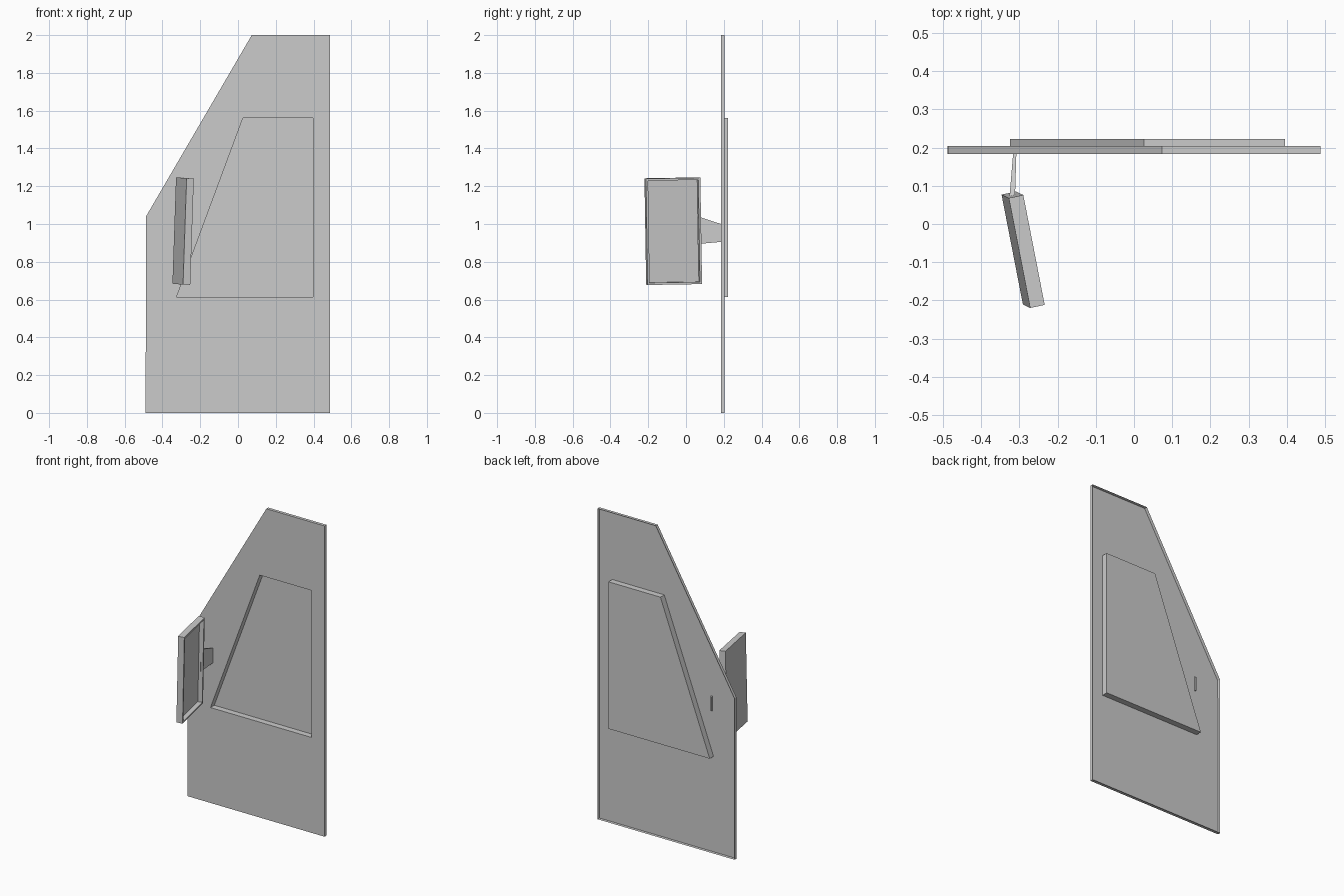
import bpy, bmesh
from mathutils import Matrix, Vector

if "Cube" in bpy.data.objects:
    bpy.data.objects.remove(bpy.data.objects["Cube"])


def finish(name, bm):
    bmesh.ops.recalc_face_normals(bm, faces=bm.faces)
    me = bpy.data.meshes.new(name)
    bm.to_mesh(me)
    bm.free()
    ob = bpy.data.objects.new(name, me)
    bpy.context.collection.objects.link(ob)
    return ob


def loop(bm, pts, y):
    vs = [bm.verts.new((x, y, z)) for x, z in pts]
    es = [bm.edges.new((vs[i], vs[i - 1])) for i in range(len(vs))]
    return vs, es


def wall(bm, a, b):
    for i in range(len(a)):
        bm.faces.new((a[i - 1], a[i], b[i], b[i - 1]))


# Door: front sheet open at the back, with a folded rim and a pressed window pan
FRONT, RIM, PAN = 0.184, 0.204, 0.223
outline = [(-0.489, 0), (0.488, 0), (0.488, 2), (0.073, 2), (-0.487, 1.04)]
window = [(-0.325, 0.614), (0.396, 0.614), (0.396, 1.56), (0.026, 1.56)]
bm = bmesh.new()
outer, outer_edges = loop(bm, outline, FRONT)
inner, inner_edges = loop(bm, window, FRONT)
bmesh.ops.triangle_fill(bm, edges=outer_edges + inner_edges,
                        use_beauty=True, normal=(0, -1, 0))
rim, _ = loop(bm, outline, RIM)
pane, _ = loop(bm, window, PAN)
wall(bm, outer, rim)
wall(bm, inner, pane)
bm.faces.new(pane)
finish("door_panel", bm)

# Mirror: tilted housing with the glass sunk into its inner side
along = Vector((-0.056, 0.288, 0.005))
up = Vector((0.019, -0.009, 0.563))
across = Vector((0.038, 0.008, -0.002))
corner = Vector((-0.291, -0.211, 0.679))
axes = [across.normalized(), along.normalized(), up.normalized()]
bm = bmesh.new()
bmesh.ops.create_cube(bm, size=1)
for v in bm.verts:
    v.co = Vector(((v.co.x + 0.5) * across.length,
                   (v.co.y + 0.5) * along.length,
                   (v.co.z + 0.5) * up.length))
bm.normal_update()
face = max(bm.faces, key=lambda f: f.normal.x)
bmesh.ops.inset_region(bm, faces=[face], thickness=0.016)
glass = bmesh.ops.extrude_discrete_faces(bm, faces=[face])["faces"][0]
bmesh.ops.translate(bm, verts=glass.verts, vec=(-0.028, 0, 0))
frame = Matrix(axes).transposed().to_4x4()
frame.translation = corner
bm.transform(frame)
finish("side_mirror", bm)

# Bracket: thin tapered arm from the mirror through the door sheet
bm = bmesh.new()
ends = []
for y, x0, x1, z0, z1 in [(0.062, -0.327, -0.312, 0.894, 1.04),
                          (0.192, -0.316, -0.308, 0.906, 0.998)]:
    ends.append(loop(bm, [(x0, z0), (x1, z0), (x1, z1), (x0, z1)], y)[0])
wall(bm, *ends)
for end in ends:
    bm.faces.new(end)
finish("mirror_bracket", bm)
